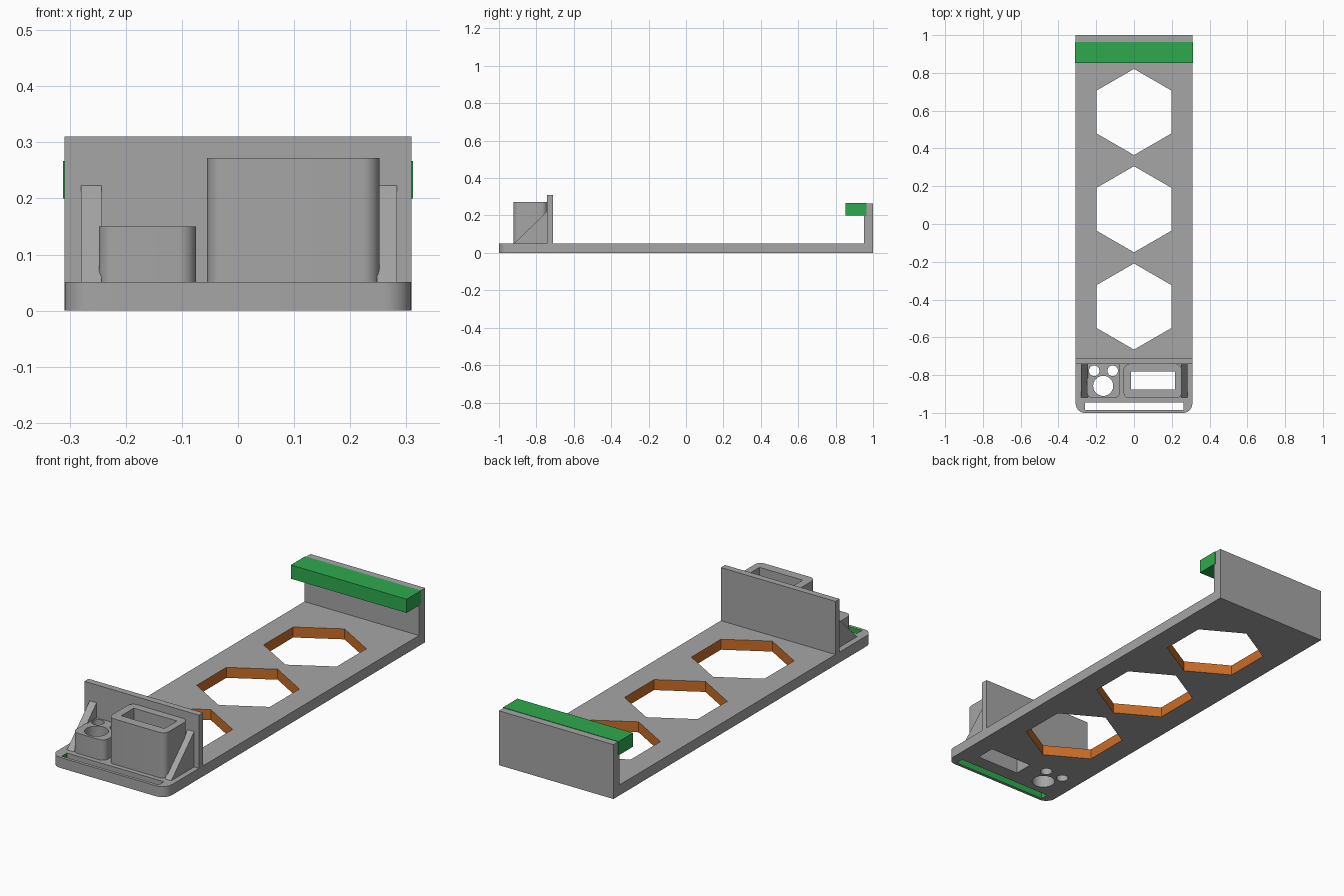
import bpy, bmesh, math

if "Cube" in bpy.data.objects:
    bpy.data.objects.remove(bpy.data.objects["Cube"])

def material(name, rgb):
    m = bpy.data.materials.new(name)
    m.diffuse_color = (*rgb, 1)
    m.use_nodes = True
    m.node_tree.nodes["Principled BSDF"].inputs["Base Color"].default_value = m.diffuse_color
    return m

GREY = material("grey plastic", (0.38, 0.38, 0.38))
GREEN = material("green", (0.027, 0.40, 0.075))
ORANGE = material("orange", (0.60, 0.155, 0.02))

def prism(name, pts, lo, hi, mat, axis="z"):
    """Extrude a 2D outline: (x, y) along z, or (y, z) along x."""
    place = (lambda p, h: (p[0], p[1], h)) if axis == "z" else (lambda p, h: (h, p[0], p[1]))
    bm = bmesh.new()
    a = [bm.verts.new(place(p, lo)) for p in pts]
    b = [bm.verts.new(place(p, hi)) for p in pts]
    bm.faces.new(a[::-1])
    bm.faces.new(b)
    n = len(pts)
    for i in range(n):
        j = (i + 1) % n
        bm.faces.new((a[i], a[j], b[j], b[i]))
    bmesh.ops.recalc_face_normals(bm, faces=bm.faces)
    me = bpy.data.meshes.new(name)
    bm.to_mesh(me)
    bm.free()
    me.materials.append(mat)
    ob = bpy.data.objects.new(name, me)
    bpy.context.collection.objects.link(ob)
    return ob

def rect(x0, x1, y0, y1, front=0.0, back=0.0, seg=8):
    """Rectangle outline with rounded front and back corners."""
    pts = []
    for x, y, sx, sy, r, start in ((x0, y0, 1, 1, front, 180), (x1, y0, -1, 1, front, 270),
                                   (x1, y1, -1, -1, back, 0), (x0, y1, 1, -1, back, 90)):
        if not r:
            pts.append((x, y))
            continue
        for i in range(seg + 1):
            a = math.radians(start + 90 * i / seg)
            pts.append((x + sx * r + r * math.cos(a), y + sy * r + r * math.sin(a)))
    return pts

def ngon(x, y, r, n, start=0.0):
    return [(x + r * math.cos(start + math.tau * i / n),
             y + r * math.sin(start + math.tau * i / n)) for i in range(n)]

def cut(ob, outlines, mat, grey_back=False):
    """Cut vertical holes whose walls take the given material."""
    for pts in outlines:
        c = prism("cutter", pts, -0.1, 0.5, mat)
        c.hide_render = True
        if grey_back:  # rear wall of the hole stays grey
            c.data.materials.append(GREY)
            for p in c.data.polygons:
                if p.normal.y > 0.9:
                    p.material_index = 1
        m = ob.modifiers.new("hole", "BOOLEAN")
        m.operation = "DIFFERENCE"
        m.solver = "EXACT"
        m.material_mode = "TRANSFER"
        m.object = c
        bpy.context.view_layer.update()
        dg = bpy.context.evaluated_depsgraph_get()
        me = bpy.data.meshes.new_from_object(ob.evaluated_get(dg))
        ob.modifiers.clear()
        ob.data = me
        bpy.data.objects.remove(c)

def smooth(ob):
    bpy.ops.object.select_all(action="DESELECT")
    ob.select_set(True)
    bpy.context.view_layer.objects.active = ob
    bpy.ops.object.shade_smooth_by_angle(angle=math.radians(30))

W, T = 0.309, 0.051

# Holes shared by the base and the two holders
socket = [rect(-0.016, 0.217, -0.876, -0.78)]
rounds = [ngon(-0.163, -0.857, 0.053, 40),
          ngon(-0.211, -0.777, 0.028, 28), ngon(-0.113, -0.777, 0.028, 28)]

# Base plate with hexagonal windows and the front slot
base = prism("base_plate", rect(-W, W, -1, 1, front=0.05), 0, T, GREY)
cut(base, [ngon(0, y, 0.228, 6, math.pi / 2) for y in (0.593, 0.078, -0.437)], ORANGE)
cut(base, [rect(-0.26, 0.262, -0.985, -0.945)], GREEN, grey_back=True)
cut(base, socket + rounds, GREY)
smooth(base)

# Rear wall with the green clamp bar
prism("rear_wall", rect(-W, W, 0.953, 1), T, 0.265, GREY)
prism("clamp_bar", rect(-W - 0.003, W + 0.003, 0.853, 0.964), 0.2, 0.267, GREEN)

# Upright panel behind the holders
prism("upright_panel", rect(-W, W, -0.742, -0.71), T, 0.31, GREY)

# Tall rectangular holder
tall = prism("tall_holder", rect(-0.055, 0.252, -0.922, -0.742, 0.03, 0.03), T, 0.272, GREY)
cut(tall, socket, GREY)
smooth(tall)

# Short holder with round holes
short = prism("short_holder", rect(-0.248, -0.075, -0.922, -0.742, 0.03, 0.008), T, 0.15, GREY)
cut(short, rounds, GREY)
smooth(short)

# Triangular braces at both ends of the panel
for side, x0, x1 in (("left", -0.28, -0.243), ("right", 0.248, 0.283)):
    prism(side + "_brace", [(-0.918, T), (-0.742, T), (-0.742, 0.223)], x0, x1, GREY, "x")
